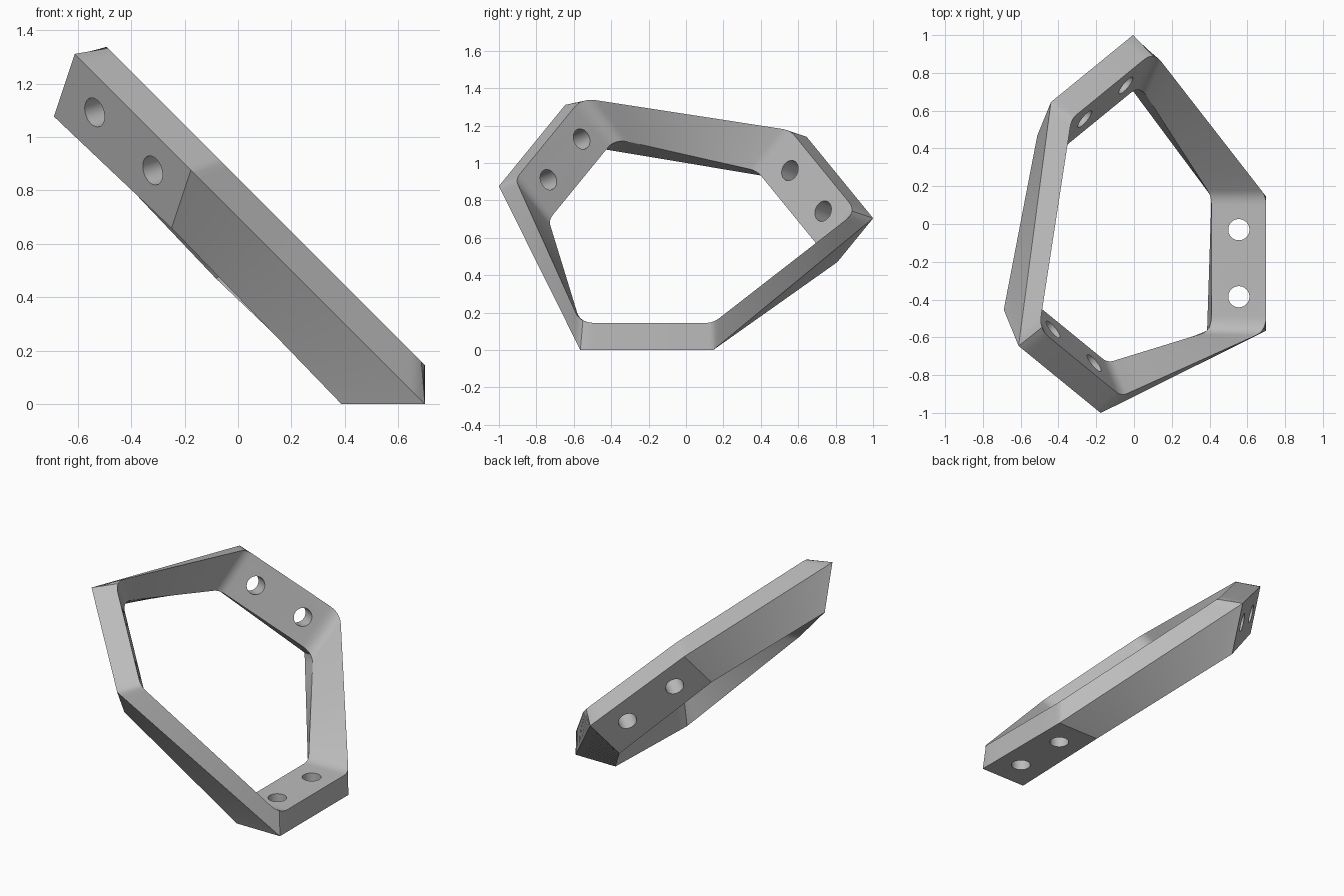
import bpy, bmesh, math
from mathutils import Matrix, Vector

cube = bpy.data.objects.get("Cube")
if cube:
    bpy.data.objects.remove(cube, do_unlink=True)

# Single grey material
grey = bpy.data.materials.new("plain grey")
grey.use_nodes = True
colour = (0.5, 0.5, 0.5, 1)
grey.diffuse_color = colour
grey.node_tree.nodes["Principled BSDF"].inputs["Base Color"].default_value = colour

# Three-fold symmetry about a tilted axis
centre = Vector((-0.322, -0.07, 0.322))
axis = Vector((1, 0, 1))
turns = [Matrix.Translation(centre) @ Matrix.Rotation(math.radians(120 * i), 4, axis)
         @ Matrix.Translation(-centre) for i in range(3)]

# Bottom plate: both end sections, outer-low, outer-high, inner-high, inner-low
START, END, THICK = -0.565, 0.145, 0.145


def section(y, inner_low):
    return [Vector(p) for p in ((0.70, y, 0), (0.70, y, THICK),
                                (0.41, y, THICK), (inner_low, y, 0))]


plate = [section(START, 0.387), section(END, 0.41)]
corners = [[m @ p for p in sec] for m in turns for sec in plate]

FILLET_STEPS, BRACE_STEPS = 6, 8


def rail(k):
    """Closed path of one edge, with the inward-facing edges rounded at bends."""
    bends = []
    for i in range(6):
        reach = 0.08 if i % 2 == 0 else 0.045
        p = corners[i][k]
        a = p + (corners[i - 1][k] - p).normalized() * reach
        b = p + (corners[(i + 1) % 6][k] - p).normalized() * reach
        bend = []
        for j in range(FILLET_STEPS + 1):
            t = j / FILLET_STEPS
            if k in (1, 2):
                q = a.lerp(p, t).lerp(p.lerp(b, t), t)
            else:
                q = a.lerp(p, 2 * t) if t <= 0.5 else p.lerp(b, 2 * t - 1)
            bend.append(q)
        bends.append(bend)
    path = []
    for i, bend in enumerate(bends):
        path += bend
        if i % 2:  # twisted brace to the next plate
            nxt = bends[(i + 1) % 6][0]
            path += [bend[-1].lerp(nxt, s / BRACE_STEPS) for s in range(1, BRACE_STEPS)]
    return path


# Frame: sweep the four rails into a closed ring
bm = bmesh.new()
rails = [[bm.verts.new(p) for p in rail(k)] for k in range(4)]
count = len(rails[0])
for i in range(count):
    j = (i + 1) % count
    for k in range(4):
        n = (k + 1) % 4
        bm.faces.new((rails[k][i], rails[k][j], rails[n][j], rails[n][i]))
bmesh.ops.recalc_face_normals(bm, faces=bm.faces)
mesh = bpy.data.meshes.new("frame")
bm.to_mesh(mesh)
bm.free()
mesh.materials.append(grey)
frame = bpy.data.objects.new("mounting_frame", mesh)
bpy.context.collection.objects.link(frame)

# Screw holes: two through each plate
bm = bmesh.new()
for m in turns:
    for y in (-0.03, -0.385):
        bmesh.ops.create_cone(bm, cap_ends=True, segments=40, radius1=0.056, radius2=0.056,
                              depth=0.4, matrix=m @ Matrix.Translation((0.555, y, THICK / 2)))
mesh = bpy.data.meshes.new("hole_cutter")
bm.to_mesh(mesh)
bm.free()
mesh.materials.append(grey)
cutter = bpy.data.objects.new("hole_cutter", mesh)
cutter.hide_render = True
bpy.context.collection.objects.link(cutter)

bpy.ops.object.select_all(action="DESELECT")
frame.select_set(True)
bpy.context.view_layer.objects.active = frame
cut = frame.modifiers.new("holes", "BOOLEAN")
cut.operation = "DIFFERENCE"
cut.solver = "EXACT"
cut.object = cutter
bpy.ops.object.modifier_apply(modifier=cut.name)
bpy.data.objects.remove(cutter, do_unlink=True)

bpy.ops.object.shade_smooth_by_angle(angle=math.radians(25))
